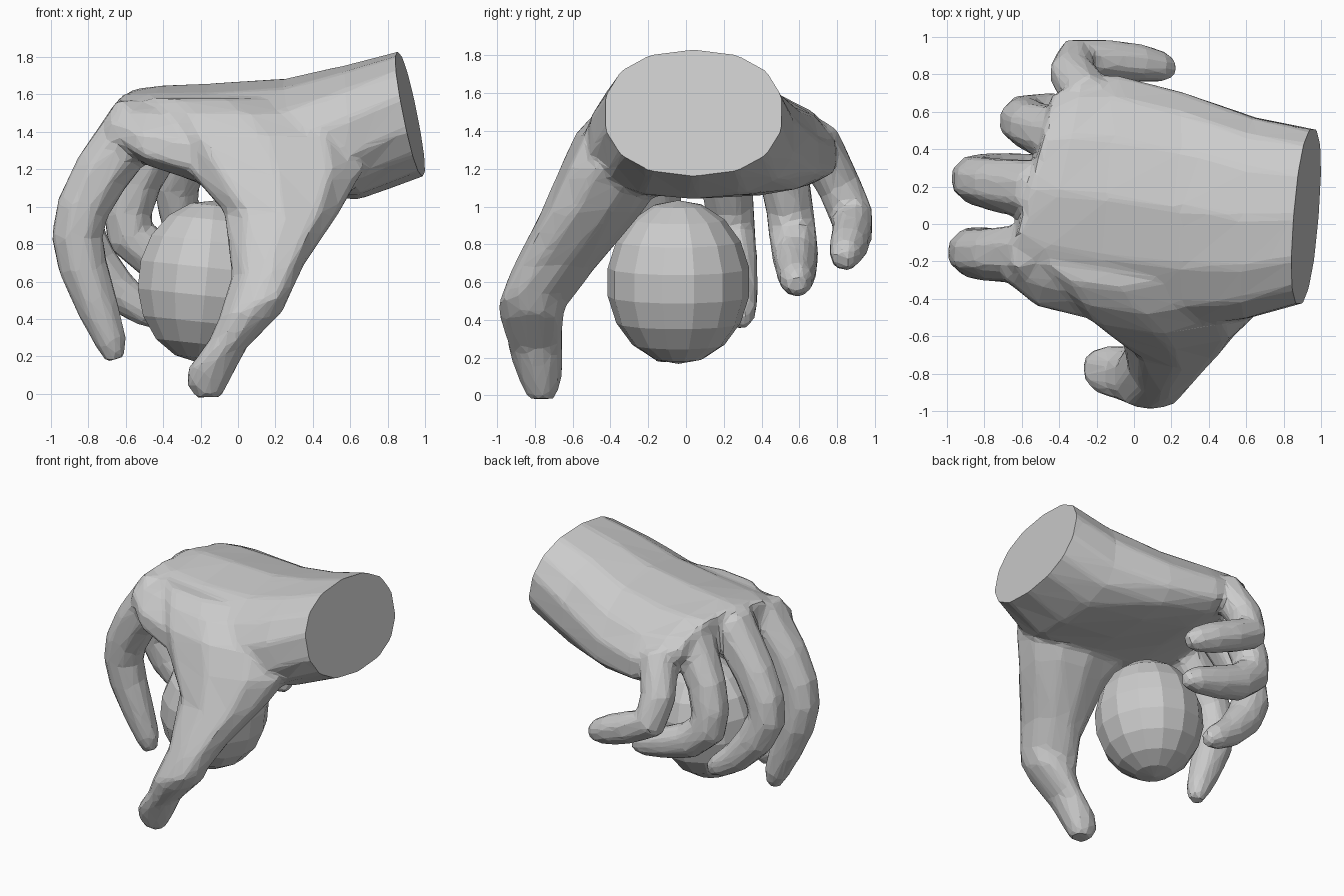
import bpy, bmesh, math
from mathutils import Vector

if "Cube" in bpy.data.objects:
    bpy.data.objects.remove(bpy.data.objects["Cube"])


def loft(name, rings):
    """Skin a list of equal-length point loops and cap both ends."""
    bm = bmesh.new()
    loops = [[bm.verts.new(p) for p in ring] for ring in rings]
    n = len(loops[0])
    for a, b in zip(loops, loops[1:]):
        for i in range(n):
            j = (i + 1) % n
            bm.faces.new((a[i], a[j], b[j], b[i]))
    bm.faces.new(loops[0])
    bm.faces.new(loops[-1])
    bmesh.ops.recalc_face_normals(bm, faces=bm.faces)
    mesh = bpy.data.meshes.new(name)
    bm.to_mesh(mesh)
    bm.free()
    obj = bpy.data.objects.new(name, mesh)
    bpy.context.collection.objects.link(obj)
    return obj


def circle(n, power=2.0, offset=0.5):
    """Unit superellipse points."""
    pts = []
    for i in range(n):
        a = 2 * math.pi * (i + offset) / n
        c, s = math.cos(a), math.sin(a)
        pts.append((math.copysign(abs(c) ** (2 / power), c),
                    math.copysign(abs(s) ** (2 / power), s)))
    return pts


def finger(name, path, flat=0.95):
    """Eight-sided tapering tube; path rows are x, y, z, radius."""
    pts = [Vector(p[:3]) for p in path]
    rings = []
    for i, c in enumerate(pts):
        t = (pts[min(i + 1, len(pts) - 1)] - pts[max(i - 1, 0)]).normalized()
        side = Vector((0, 1, 0))
        side = (side - t * side.dot(t)).normalized()
        up = t.cross(side)
        r = path[i][3] * 1.08
        rings.append([c + side * (u * r * flat) + up * (v * r) for u, v in circle(8)])
    return loft(name, rings)


# Palm and wrist: x, y, z, half width, half height, slant by y, slant by z, arch
palm_rows = [
    (1.05, 0.04, 1.54, 0.475, 0.33, 0.08, -0.20, 0.0),
    (0.92, 0.04, 1.495, 0.475, 0.335, 0.08, -0.20, 0.0),
    (0.62, 0.03, 1.40, 0.55, 0.36, 0.05, -0.10, 0.1),
    (0.25, 0.08, 1.37, 0.64, 0.315, 0.0, 0.0, 0.25),
    (-0.15, 0.14, 1.39, 0.67, 0.27, 0.08, 0.0, 0.3),
    (-0.40, 0.17, 1.44, 0.62, 0.21, 0.20, 0.0, 0.3),
    (-0.57, 0.20, 1.50, 0.50, 0.13, 0.27, 0.10, 0.3),
]
palm_rings = []
for x, y, z, ry, rz, sy, sz, arch in palm_rows:
    palm_rings.append([(x + sy * u * ry + sz * v * rz, y + u * ry,
                        z + v * rz - arch * (u * ry) ** 2)
                       for u, v in circle(14, 2.3)])
hand = loft("hand", palm_rings)

# Thumb: level slices, z, x, y, half width x, half width y, tilt
thumb_rows = [
    (1.58, -0.08, -0.14, 0.42, 0.20, 0),
    (1.50, 0.05, -0.19, 0.52, 0.29, 0),
    (1.38, 0.13, -0.26, 0.55, 0.33, 0),
    (1.20, 0.20, -0.37, 0.49, 0.30, 0),
    (0.97, 0.235, -0.50, 0.32, 0.27, 0),
    (0.66, 0.16, -0.71, 0.20, 0.22, 0.15),
    (0.47, 0.09, -0.82, 0.20, 0.18, 0.35),
    (0.36, 0.04, -0.81, 0.205, 0.16, 0.4),
    (0.19, -0.11, -0.785, 0.16, 0.14, 0.35),
    (0.07, -0.155, -0.77, 0.125, 0.11, 0.15),
    (-0.02, -0.16, -0.765, 0.07, 0.07, 0),
]
thumb = loft("thumb", [[(x + u * rx, y + v * ry, z + k * u * rx) for u, v in circle(10, 2.2)]
                       for z, x, y, rx, ry, k in thumb_rows])

# Four curled fingers
fingers = [
    finger("index_finger", [
        (-0.36, -0.12, 1.43, 0.13), (-0.55, -0.16, 1.43, 0.17), (-0.73, -0.165, 1.18, 0.15),
        (-0.83, -0.16, 0.99, 0.14), (-0.86, -0.15, 0.84, 0.135), (-0.83, -0.14, 0.68, 0.13),
        (-0.75, -0.13, 0.46, 0.11), (-0.68, -0.12, 0.28, 0.085), (-0.655, -0.12, 0.18, 0.05)]),
    finger("middle_finger", [
        (-0.32, 0.16, 1.45, 0.13), (-0.53, 0.18, 1.46, 0.165), (-0.73, 0.21, 1.18, 0.145),
        (-0.83, 0.23, 1.0, 0.135), (-0.85, 0.24, 0.87, 0.13), (-0.77, 0.26, 0.70, 0.125),
        (-0.63, 0.28, 0.54, 0.105), (-0.49, 0.29, 0.44, 0.085), (-0.41, 0.29, 0.39, 0.05)]),
    finger("ring_finger", [
        (-0.2, 0.42, 1.39, 0.13), (-0.40, 0.47, 1.40, 0.155), (-0.54, 0.52, 1.15, 0.135),
        (-0.59, 0.55, 0.98, 0.13), (-0.58, 0.565, 0.85, 0.13), (-0.44, 0.58, 0.73, 0.125),
        (-0.24, 0.585, 0.66, 0.11), (-0.06, 0.585, 0.61, 0.09), (0.03, 0.585, 0.58, 0.05)]),
    finger("little_finger", [
        (-0.08, 0.60, 1.30, 0.12), (-0.26, 0.69, 1.33, 0.135), (-0.33, 0.81, 1.11, 0.12),
        (-0.31, 0.88, 0.94, 0.115), (-0.14, 0.88, 0.86, 0.11), (0.03, 0.86, 0.79, 0.105),
        (0.15, 0.84, 0.74, 0.085), (0.21, 0.83, 0.71, 0.05)]),
]

# Join the parts and fuse them into one soft skin, reduced to flat facets
bpy.ops.object.select_all(action='DESELECT')
for part in [hand, thumb] + fingers:
    part.select_set(True)
bpy.context.view_layer.objects.active = hand
bpy.ops.object.join()
remesh = hand.modifiers.new("fuse", 'REMESH')
remesh.mode = 'VOXEL'
remesh.voxel_size = 0.02
soften = hand.modifiers.new("soften", 'SMOOTH')
soften.factor = 0.5
soften.iterations = 10
facet = hand.modifiers.new("facet", 'DECIMATE')
facet.ratio = 0.045
for mod in list(hand.modifiers):
    bpy.ops.object.modifier_apply(modifier=mod.name)

# Cut the wrist off flat
bm = bmesh.new()
bm.from_mesh(hand.data)
cut = bmesh.ops.bisect_plane(bm, geom=bm.verts[:] + bm.edges[:] + bm.faces[:],
                             plane_co=(0.92, 0.04, 1.495), plane_no=(1, -0.08, 0.2),
                             clear_outer=True)
rim = [g for g in cut["geom_cut"] if isinstance(g, bmesh.types.BMEdge)]
bmesh.ops.holes_fill(bm, edges=rim, sides=0)
bmesh.ops.recalc_face_normals(bm, faces=bm.faces)
for f in bm.faces:
    f.smooth = False
bm.to_mesh(hand.data)
bm.free()

# Egg-shaped ball held under the palm
bpy.ops.mesh.primitive_uv_sphere_add(segments=14, ring_count=9, location=(-0.17, -0.04, 0.6))
ball = bpy.context.object
ball.name = "ball"
ball.scale = (0.375, 0.38, 0.435)
ball.rotation_euler = (0, math.radians(6), 0)
